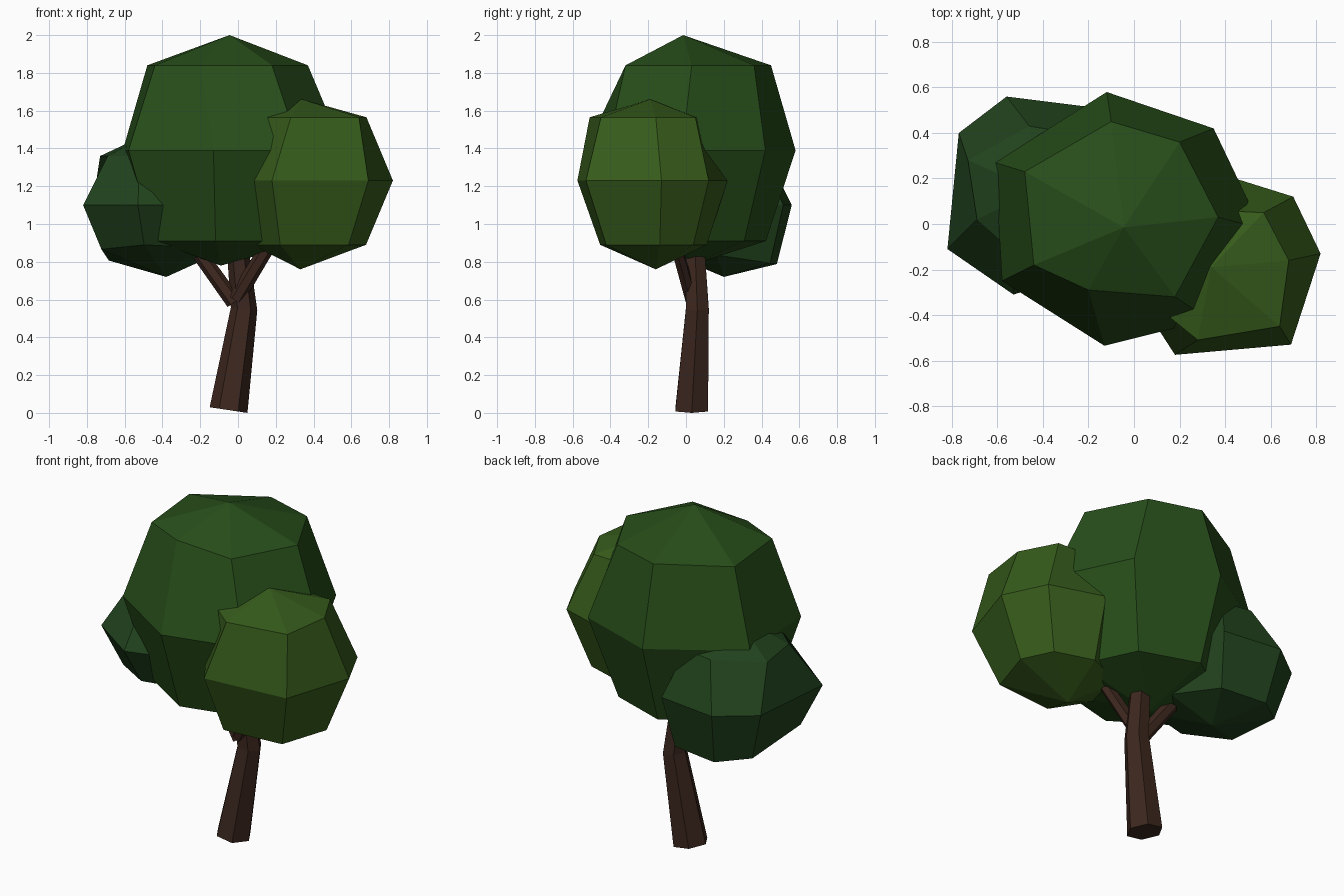
import bpy, bmesh, math
from mathutils import Vector

if "Cube" in bpy.data.objects:
    bpy.data.objects.remove(bpy.data.objects["Cube"])


def material(name, rgb):
    m = bpy.data.materials.new(name)
    m.diffuse_color = (*rgb, 1)
    m.use_nodes = True
    m.node_tree.nodes["Principled BSDF"].inputs["Base Color"].default_value = m.diffuse_color
    return m


def loft(name, rings, mat, top=None, bottom=None):
    """Skin stacked rings; ends close to a point or with a flat cap."""
    bm = bmesh.new()
    loops = [[bm.verts.new(p) for p in ring] for ring in rings]
    n = len(loops[0])
    for a, b in zip(loops, loops[1:]):
        for i in range(n):
            j = (i + 1) % n
            bm.faces.new((a[i], a[j], b[j], b[i]))
    for loop, tip in ((loops[0], bottom), (loops[-1], top)):
        if tip is None:
            bm.faces.new(loop)
        else:
            v = bm.verts.new(tip)
            for i in range(n):
                bm.faces.new((loop[i], loop[(i + 1) % n], v))
    bmesh.ops.recalc_face_normals(bm, faces=bm.faces)
    me = bpy.data.meshes.new(name)
    bm.to_mesh(me)
    bm.free()
    me.materials.append(mat)
    ob = bpy.data.objects.new(name, me)
    bpy.context.collection.objects.link(ob)
    return ob


def clump(name, mat, top, bottom, upper, middle, heights, shrink, tilt=0):
    """Seven-sided leaf clump; the lower ring is the middle one shrunk."""
    zl, zm, zu = heights
    c = Vector(bottom[:2])
    low = [c + (Vector(p) - c) * shrink for p in middle]
    rings = [[(x, y, zl + tilt * y) for x, y in low],
             [(x, y, zm) for x, y in middle],
             [(x, y, zu) for x, y in upper]]
    loft(name, rings, mat, top, bottom)


def limb(name, mat, path, sides=6):
    """Tapered limb along (centre, radius, x lean) stations."""
    rings = []
    for (x, y, z), r, lean in path:
        ring = []
        for i in range(sides):
            a = 2 * math.pi * i / sides
            ring.append((x + r * math.cos(a), y + r * math.sin(a),
                         z + lean * r * math.cos(a)))
        rings.append(ring)
    loft(name, rings, mat)


bark = material("bark", (0.045, 0.02, 0.013))
leaf_mid = material("leaf_mid", (0.02, 0.075, 0.01))
leaf_dark = material("leaf_dark", (0.015, 0.055, 0.012))
leaf_light = material("leaf_light", (0.037, 0.105, 0.011))

# Leaning trunk and two forked branches
limb("trunk", bark, [((-0.05, 0.03, 0.015), 0.1, -0.15),
                     ((0.032, 0.06, 0.55), 0.07, -0.1),
                     ((-0.01, 0.045, 0.95), 0.055, 0)])
limb("left_branch", bark, [((-0.02, 0.04, 0.585), 0.035, 0.7),
                           ((-0.26, 0.09, 0.92), 0.032, 0.7)])
limb("right_branch", bark, [((-0.015, 0.03, 0.595), 0.035, -0.7),
                            ((0.2, -0.07, 0.95), 0.032, -0.7)])

# Main crown
clump("main_crown", leaf_mid, (-0.045, -0.015, 2.0), (-0.09, 0.02, 0.78),
      [(0.37, 0.03), (0.2, 0.36), (-0.1, 0.45), (-0.48, 0.23),
       (-0.44, -0.18), (-0.2, -0.29), (0.18, -0.32)],
      [(0.56, -0.02), (0.35, 0.42), (-0.12, 0.58), (-0.61, 0.27),
       (-0.58, -0.25), (-0.13, -0.535), (0.33, -0.42)],
      (0.91, 1.39, 1.84), 0.72)

# Lower left clump
clump("left_clump", leaf_dark, (-0.43, 0.15, 1.5), (-0.38, 0.2, 0.72),
      [(-0.69, 0.02), (-0.52, -0.13), (-0.25, -0.1), (-0.15, 0.15),
       (-0.28, 0.4), (-0.46, 0.43), (-0.73, 0.28)],
      [(-0.82, -0.11), (-0.53, -0.31), (-0.17, -0.2), (-0.05, 0.15),
       (-0.2, 0.515), (-0.56, 0.56), (-0.77, 0.4)],
      (0.86, 1.1, 1.36), 0.78, -0.15)

# Lighter clump at the front right
clump("right_clump", leaf_light, (0.34, -0.19, 1.66), (0.33, -0.16, 0.76),
      [(0.68, -0.16), (0.57, 0.05), (0.35, 0.06), (0.12, 0.0),
       (0.07, -0.34), (0.28, -0.51), (0.64, -0.45)],
      [(0.82, -0.13), (0.7, 0.12), (0.38, 0.22), (0.03, 0.06),
       (-0.03, -0.25), (0.18, -0.575), (0.69, -0.53)],
      (0.89, 1.23, 1.565), 0.71)
